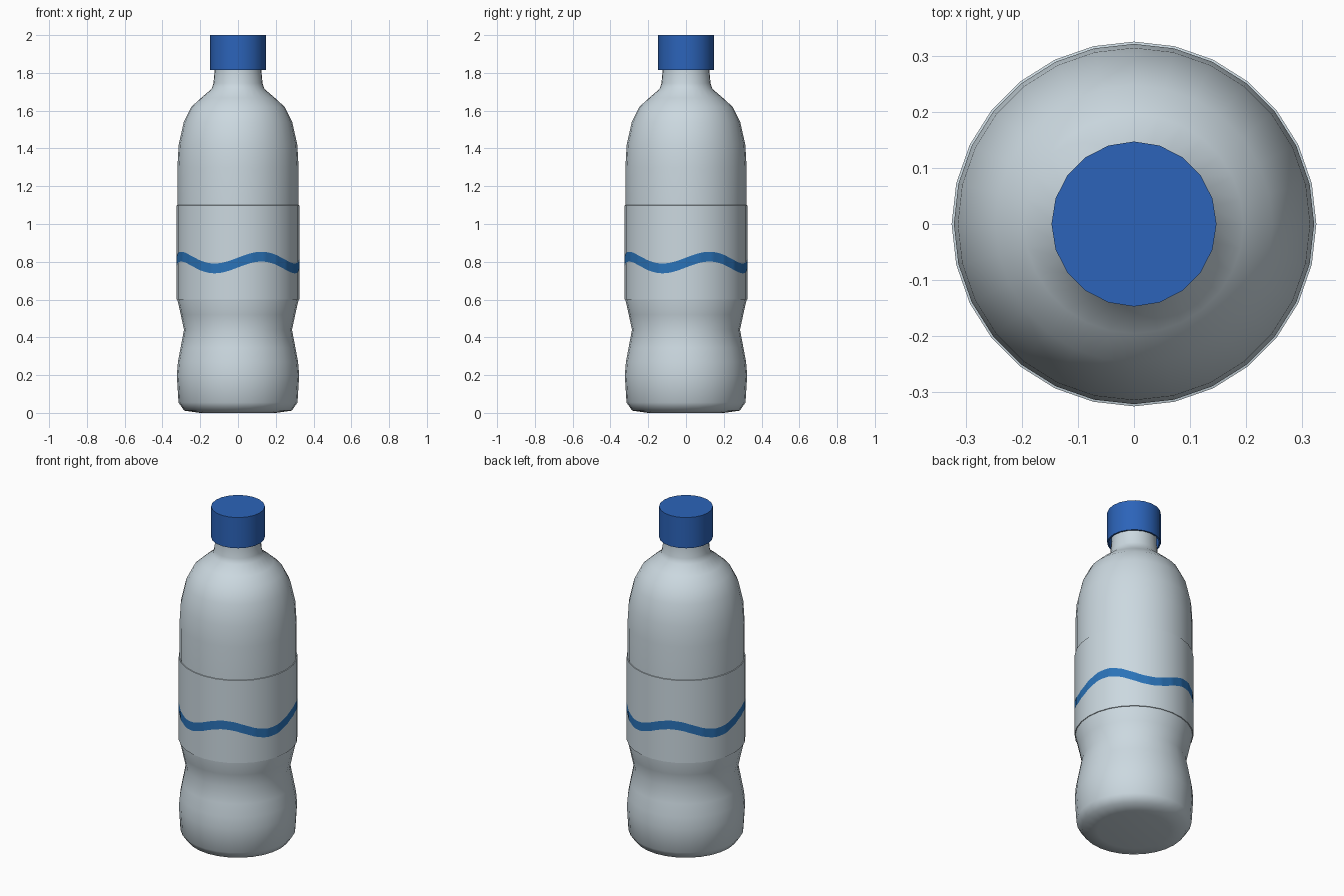
import bpy, bmesh, math

if "Cube" in bpy.data.objects:
    bpy.data.objects.remove(bpy.data.objects["Cube"])


def material(name, col):
    m = bpy.data.materials.new(name)
    m.diffuse_color = (*col, 1)
    m.use_nodes = True
    m.node_tree.nodes["Principled BSDF"].inputs["Base Color"].default_value = m.diffuse_color
    return m


grey = material("pale grey plastic", (0.60, 0.69, 0.745))
blue = material("cap blue", (0.025, 0.127, 0.49))
wave_blue = material("wave blue", (0.023, 0.17, 0.48))


def finish(bm, name, mat, angle=40):
    me = bpy.data.meshes.new(name)
    bm.to_mesh(me)
    bm.free()
    ob = bpy.data.objects.new(name, me)
    bpy.context.collection.objects.link(ob)
    me.materials.append(mat)
    bpy.ops.object.select_all(action='DESELECT')
    ob.select_set(True)
    bpy.context.view_layer.objects.active = ob
    bpy.ops.object.shade_smooth_by_angle(angle=math.radians(angle))
    return ob


def lathe(name, profile, sides, mat, cap_first=False, cap_last=False, angle=40):
    """Revolve (radius, height) points, listed bottom to top on the outside."""
    bm = bmesh.new()
    rings = [[bm.verts.new((r * math.cos(2 * math.pi * i / sides),
                            r * math.sin(2 * math.pi * i / sides), z))
              for i in range(sides)] for r, z in profile]
    for a, b in zip(rings, rings[1:]):
        for i in range(sides):
            j = (i + 1) % sides
            bm.faces.new((a[i], a[j], b[j], b[i]))
    if cap_first:
        bm.faces.new(rings[0][::-1])
    if cap_last:
        bm.faces.new(rings[-1])
    return finish(bm, name, mat, angle)


SIDES = 28

# Bottle body with waist, rounded shoulder and neck
lathe("bottle_body", [
    (0.20, 0.0), (0.285, 0.012), (0.315, 0.055), (0.324, 0.20), (0.318, 0.27),
    (0.304, 0.345), (0.286, 0.44), (0.303, 0.52), (0.321, 0.60), (0.321, 1.10),
    (0.321, 1.30), (0.314, 1.42), (0.287, 1.54), (0.247, 1.62),
    (0.195, 1.668), (0.140, 1.715), (0.130, 1.745), (0.124, 1.81), (0.124, 1.94)],
    SIDES, grey, cap_first=True, cap_last=True, angle=50)

# Label sleeve around the middle
R = 0.325
lathe("label_sleeve", [(0.321, 0.60), (R, 0.601), (R, 1.099), (0.321, 1.10)], SIDES, grey)

# Screw cap, hollow underneath
lathe("screw_cap", [(0.138, 1.95), (0.138, 1.815), (0.147, 1.815), (0.147, 2.0)],
      20, blue, cap_last=True)

# Wavy stripe hugging the faceted label
bm = bmesh.new()
n, step = SIDES * 6, 2 * math.pi / SIDES
low, high = [], []
for i in range(n):
    t = 2 * math.pi * i / n
    r = (R + 0.0015) * math.cos(step / 2) / math.cos(t % step - step / 2)
    z = 0.796 + 0.031 * math.sin(4 * t)
    for row, dz in ((low, -0.026), (high, 0.026)):
        row.append(bm.verts.new((r * math.cos(t), r * math.sin(t), z + dz)))
for i in range(n):
    j = (i + 1) % n
    bm.faces.new((low[i], low[j], high[j], high[i]))
finish(bm, "wave_stripe", wave_blue)
